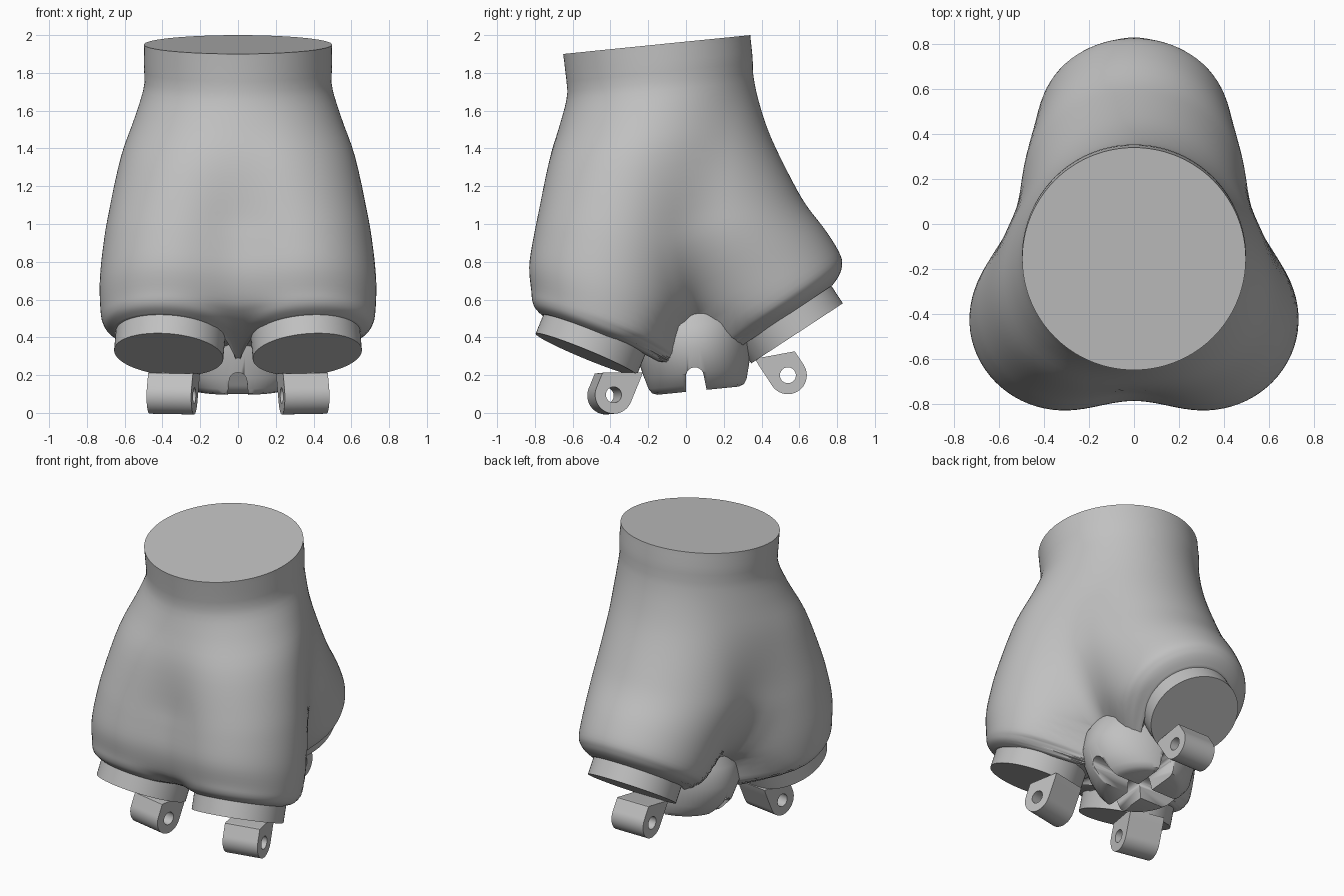
import bpy, bmesh, math
from mathutils import Matrix, Vector

cube = bpy.data.objects.get("Cube")
if cube:
    bpy.data.objects.remove(cube, do_unlink=True)

grey = bpy.data.materials.new("matte_grey")
grey.use_nodes = True
grey.diffuse_color = (0.53, 0.53, 0.53, 1)
grey.node_tree.nodes["Principled BSDF"].inputs["Base Color"].default_value = (0.53, 0.53, 0.53, 1)

# The whole piece leans slightly forward; its own origin is the centre of the top face
LEAN = Matrix.Translation((0, -0.155, 1.95)) @ Matrix.Rotation(math.radians(5.75), 4, 'X')


def oval(rx, ry, z, n=64, cy=0.0):
    return [Vector((rx * math.cos(math.tau * i / n), cy + ry * math.sin(math.tau * i / n), z))
            for i in range(n)]


def loft(bm, rings, matrix=Matrix()):
    """Skin a stack of equal-count rings and cap both ends."""
    rows = [[bm.verts.new(matrix @ p) for p in ring] for ring in rings]
    n = len(rows[0])
    for a, b in zip(rows, rows[1:]):
        for i in range(n):
            j = (i + 1) % n
            bm.faces.new((a[i], a[j], b[j], b[i]))
    bm.faces.new(rows[0])
    bm.faces.new(rows[-1])


def finish(name, bm, angle=35):
    bmesh.ops.recalc_face_normals(bm, faces=bm.faces)
    mesh = bpy.data.meshes.new(name)
    bm.to_mesh(mesh)
    bm.free()
    obj = bpy.data.objects.new(name, mesh)
    bpy.context.collection.objects.link(obj)
    obj.matrix_world = LEAN
    mesh.materials.append(grey)
    bpy.ops.object.select_all(action='DESELECT')
    obj.select_set(True)
    bpy.context.view_layer.objects.active = obj
    bpy.ops.object.shade_smooth_by_angle(angle=math.radians(angle))
    return obj


# Body: three lobes melted together, each section tilting outward toward its socket
# height, front x, front y, front radius, back y, back radius, blend, tilt
SECTIONS = [
    (0, 0, 0, .497, 0, .497, .002, 0),
    (-0.2, .003, -.003, .491, 0, .492, .005, 0),
    (-0.37, .075, -.075, .468, .02, .49, .06, 0),
    (-0.58, .175, -.185, .445, .055, .502, .13, 2),
    (-0.87, .265, -.295, .42, .15, .503, .19, 7),
    (-1.05, .295, -.345, .42, .225, .498, .23, 13),
    (-1.25, .317, -.40, .418, .375, .457, .26, 21),
    (-1.41, .333, -.44, .398, .483, .425, .26, 28),
    (-1.456, .346, -.462, .373, .513, .39, .2, 28),
    (-1.482, .353, -.475, .345, .527, .35, .1, 28),
    (-1.5, .358, -.485, .30, .536, .30, .05, 28),
]
FRONT_YAW = math.radians(170)


def melt(a, b, k):
    h = max(k - abs(a - b), 0) / k
    return min(a, b) - h * h * k / 4


def section(row, n=160):
    z, fx, fy, fr, by, br, k, tilt = row
    tilt = math.radians(tilt)
    lobes = [(fx, fy, fr, FRONT_YAW), (-fx, fy, fr, -FRONT_YAW), (0, by, br, 0)]

    def along(lobe, x, y):
        return (x - lobe[0]) * math.sin(lobe[3]) + (y - lobe[1]) * math.cos(lobe[3])

    def distance(lobe, x, y):
        u = along(lobe, x, y)
        v = (x - lobe[0]) * math.cos(lobe[3]) - (y - lobe[1]) * math.sin(lobe[3])
        return math.hypot(u / math.cos(tilt), v) - lobe[2]

    dirs = [(math.cos(math.tau * i / n), math.sin(math.tau * i / n)) for i in range(n)]
    radii = []
    for c, s in dirs:
        r = 1.2
        for _ in range(40):
            d = [distance(lobe, r * c, r * s) for lobe in lobes]
            step = melt(melt(d[0], d[1], k), d[2], k)
            r = max(r - 0.88 * step, 0.2)
            if abs(step) < 0.0004:
                break
        radii.append(r)
    for _ in range(4):
        radii = [(radii[i - 1] + 2 * radii[i] + radii[(i + 1) % n]) / 4 for i in range(n)]
    ring = []
    for r, (c, s) in zip(radii, dirs):
        rise = math.tan(tilt) * max(along(lobe, r * c, r * s) for lobe in lobes)
        ring.append(Vector((r * c, r * s, max(z + rise, -1.68))))
    return ring


def spline(p0, p1, p2, p3, t):
    return [b + .5 * t * (c - a + t * (2 * a - 5 * b + 4 * c - d + t * (3 * (b - c) + d - a)))
            for a, b, c, d in zip(p0, p1, p2, p3)]


rings = []
last = len(SECTIONS) - 1
for i in range(last):
    p = [SECTIONS[min(max(i + o, 0), last)] for o in (-1, 0, 1, 2)]
    rings += [section(spline(*p, t / 4)) for t in range(4)]
rings.append(section(SECTIONS[-1]))
rings.append([Vector((p.x * .3, p.y * .3, -1.6)) for p in rings[-1]])
bm = bmesh.new()
loft(bm, rings)
finish("body", bm, 50)


# Leg frames: x across, y outward, z out of the socket face
def leg_frame(x, y, yaw, tilt):
    h = Vector((math.sin(yaw), math.cos(yaw), 0))
    up = Vector((0, 0, 1))
    n = h * math.sin(tilt) - up * math.cos(tilt)
    t = h * math.cos(tilt) + up * math.sin(tilt)
    m = Matrix((t.cross(n), t, n)).transposed().to_4x4()
    return Matrix.Translation((x, y, -1.5)) @ m


# Frame, then how far the hinge sits inward and how far it drops
TILT = math.radians(28.5)
LEGS = {
    "back": (leg_frame(0, .536, 0, math.radians(27.5)), .162, .159),
    "left": (leg_frame(.358, -.485, FRONT_YAW, TILT), .2, .15),
    "right": (leg_frame(-.358, -.485, -FRONT_YAW, TILT), .2, .15),
}

# Socket discs and hinge lugs with a slanted top and a pin hole
THICK, LUG, HALF = 0.108, 0.1, 0.12


def lug_radius(c, s):
    if c >= 0:
        return LUG
    side = LUG / max(abs(s), 1e-6)
    slant = .42 * s - c
    return min(side, .128 / slant) if slant > 0 else side


for side, (frame, inward, drop) in LEGS.items():
    bm = bmesh.new()
    loft(bm, [oval(.29, .29, -.03), oval(.29, .29, THICK)], frame)
    finish(side + "_socket_disc", bm)

    bm = bmesh.new()
    n = 72
    loops = []
    for x, hole in ((-HALF, True), (-HALF, False), (HALF, False), (HALF, True)):
        loop = []
        for i in range(n):
            c, s = math.cos(math.tau * i / n), math.sin(math.tau * i / n)
            r = 0.042 if hole else lug_radius(c, s)
            loop.append(bm.verts.new(frame @ Vector((x, r * s - inward, r * c + THICK + drop))))
        loops.append(loop)
    for a, b in zip(loops, loops[1:] + loops[:1]):
        for i in range(n):
            j = (i + 1) % n
            bm.faces.new((a[i], a[j], b[j], b[i]))
    finish(side + "_hinge_lug", bm)

# Hub between the legs, flared sideways and split into four feet by crossing channels
HUB_Y = 0.035
bm = bmesh.new()
loft(bm, [oval(rx, ry, z, 64, HUB_Y) for z, rx, ry in
          ((-1.3, .25, .25), (-1.4, .295, .285), (-1.5, .36, .305), (-1.62, .385, .305),
           (-1.75, .34, .28), (-1.81, .285, .265), (-1.835, .255, .25), (-1.845, .225, .225))])
hub = finish("centre_hub", bm)
for turn, label in ((0, "lengthwise"), (math.pi / 2, "crosswise")):
    bm = bmesh.new()
    arch = [(-.06, -1.9), (.06, -1.9)]
    arch += [(.047 * math.cos(a), -1.767 + .047 * math.sin(a))
             for a in (math.pi * i / 10 for i in range(11))]
    spin = Matrix.Translation((0, HUB_Y - .01, 0)) @ Matrix.Rotation(turn, 4, 'Z')
    loft(bm, [[Vector((x, y, z)) for x, z in arch] for y in (-.5, .5)], spin)
    cutter = finish(label + "_channel_cutter", bm)
    cutter.hide_render = True
    cutter.hide_viewport = True
    cut = hub.modifiers.new(label, 'BOOLEAN')
    cut.operation = 'DIFFERENCE'
    cut.solver = 'EXACT'
    cut.object = cutter
